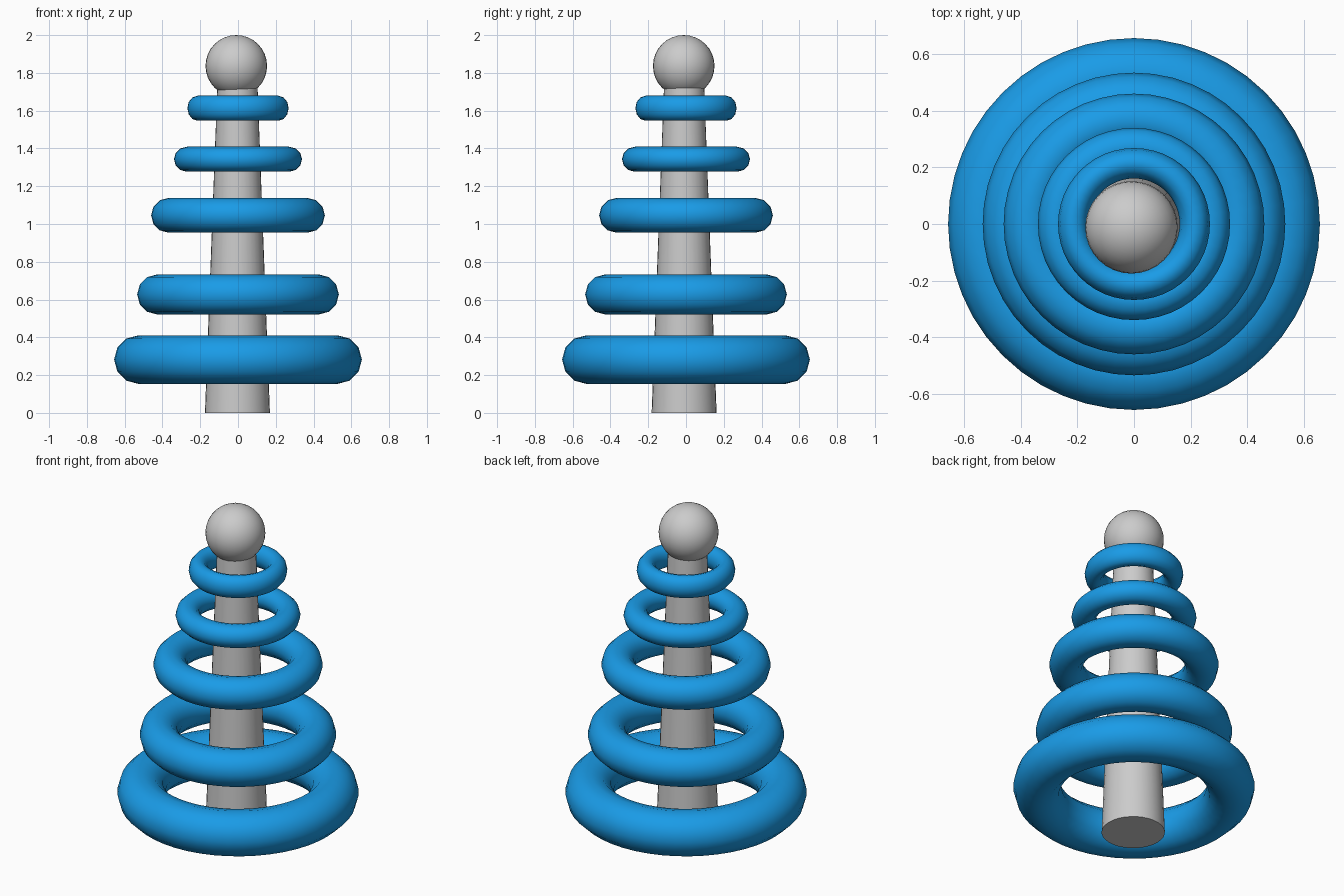
import bpy

if "Cube" in bpy.data.objects:
    bpy.data.objects.remove(bpy.data.objects["Cube"])

blue = bpy.data.materials.new("blue")
blue.diffuse_color = (0.01, 0.33, 0.8, 1.0)
blue.use_nodes = True
blue.node_tree.nodes["Principled BSDF"].inputs["Base Color"].default_value = blue.diffuse_color


def finish(name, angle=None):
    ob = bpy.context.object
    ob.name = name
    if angle is None:
        bpy.ops.object.shade_smooth()
    else:
        bpy.ops.object.shade_smooth_by_angle(angle=angle)
    return ob


# Tapered pole, its top end sunk into the knob
POLE_H = 1.74
bpy.ops.mesh.primitive_cone_add(vertices=32, radius1=0.172, radius2=0.106,
                                depth=POLE_H, location=(-0.003, -0.01, POLE_H / 2))
finish("pole", 0.6)

# Round knob on top
bpy.ops.mesh.primitive_uv_sphere_add(segments=32, ring_count=16, radius=0.163,
                                     location=(-0.009, -0.012, 1.837))
finish("top_knob")

# Stacking rings, bottom to top: outer radius, half height, centre height
RINGS = [(0.656, 0.129, 0.282),
         (0.534, 0.106, 0.627),
         (0.460, 0.092, 1.046),
         (0.339, 0.066, 1.343),
         (0.268, 0.066, 1.613)]
for i, (outer, half_h, z) in enumerate(RINGS, 1):
    tube = outer / 5
    bpy.ops.mesh.primitive_torus_add(major_radius=outer - tube, minor_radius=tube,
                                     major_segments=48, minor_segments=12,
                                     location=(0, 0, z))
    ring = finish(f"ring_{i}")
    ring.scale.z = half_h / tube
    ring.data.materials.append(blue)
